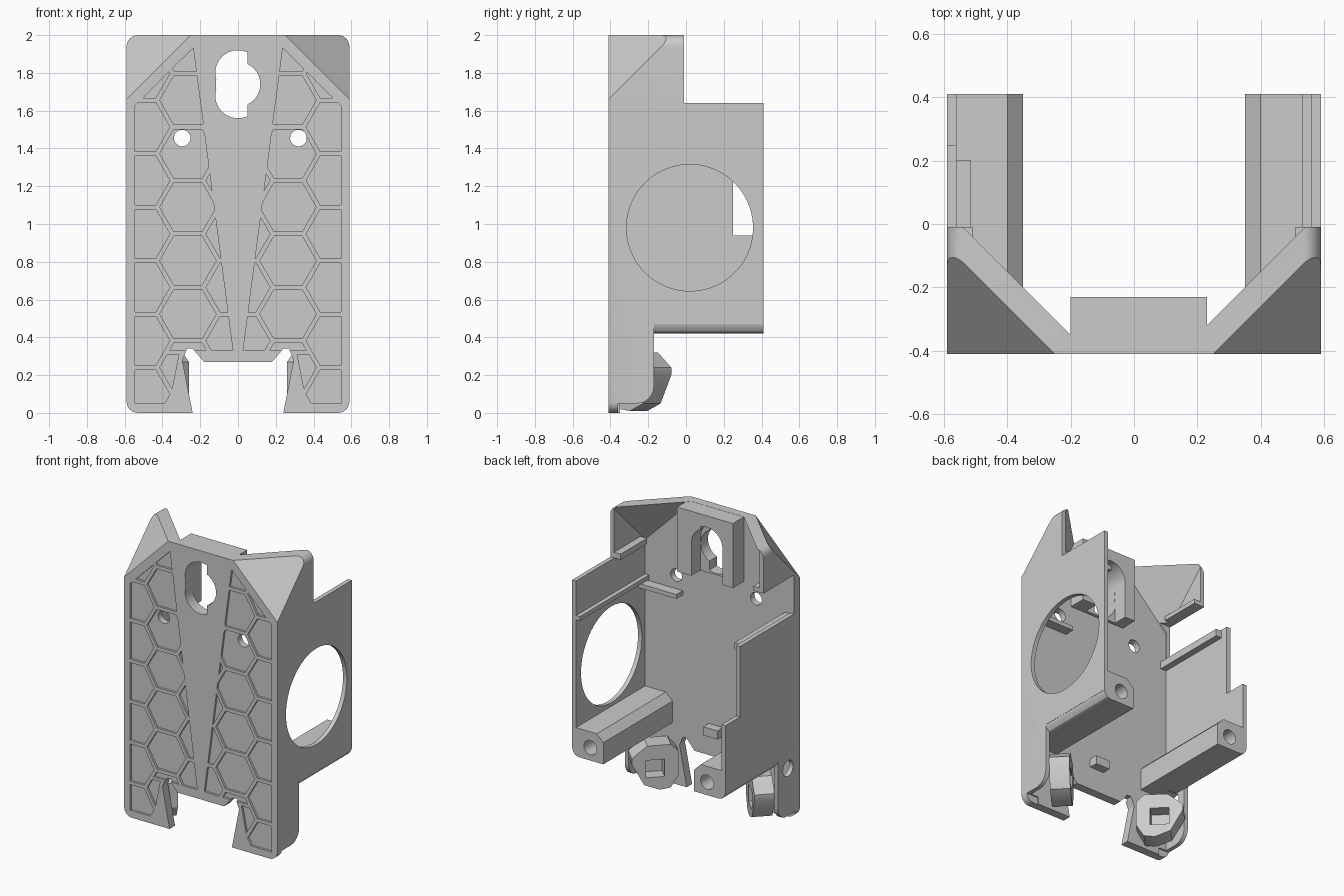
import bpy, bmesh, math
from mathutils import Matrix, Vector

cube = bpy.data.objects.get("Cube")
if cube:
    bpy.data.objects.remove(cube)

grey = bpy.data.materials.new("plain grey")
grey.use_nodes = True
COLOR = (0.6, 0.6, 0.6, 1)
grey.diffuse_color = COLOR
grey.node_tree.nodes["Principled BSDF"].inputs["Base Color"].default_value = COLOR


def finish(name, bm):
    bmesh.ops.recalc_face_normals(bm, faces=bm.faces[:])
    mesh = bpy.data.meshes.new(name)
    bm.to_mesh(mesh)
    bm.free()
    mesh.materials.append(grey)
    ob = bpy.data.objects.new(name, mesh)
    bpy.context.collection.objects.link(ob)
    return ob


def prism(name, pts, lo, hi, matrix=None):
    """Extrude an x-z outline along y."""
    bm = bmesh.new()
    rings = [[bm.verts.new((x, y, z)) for x, z in pts] for y in (lo, hi)]
    bm.faces.new(rings[0])
    bm.faces.new(rings[1][::-1])
    for i in range(len(pts)):
        j = (i + 1) % len(pts)
        bm.faces.new((rings[0][i], rings[1][i], rings[1][j], rings[0][j]))
    if matrix:
        bm.transform(matrix)
    return finish(name, bm)


def box(name, xs, ys, zs):
    (x0, x1), (z0, z1) = sorted(xs), zs
    return prism(name, [(x0, z0), (x1, z0), (x1, z1), (x0, z1)], *ys)


def hull(name, pts):
    bm = bmesh.new()
    for p in pts:
        bm.verts.new(p)
    bmesh.ops.convex_hull(bm, input=bm.verts[:])
    bmesh.ops.dissolve_limit(bm, angle_limit=.001, verts=bm.verts[:], edges=bm.edges[:])
    return finish(name, bm)


def circle(cx, cz, r, n=48, xmax=9):
    pts = [(cx + r * math.cos(2 * math.pi * (i + .5) / n),
            cz + r * math.sin(2 * math.pi * (i + .5) / n)) for i in range(n)]
    return clip(pts, 1, 0, xmax)


def clip(poly, a, b, c):
    """Keep the part of the polygon where a*x + b*z <= c."""
    out = []
    for p, q in zip(poly, poly[1:] + poly[:1]):
        dp, dq = a * p[0] + b * p[1] - c, a * q[0] + b * q[1] - c
        if dp <= 0:
            out.append(p)
        if dp * dq < 0:
            t = dp / (dp - dq)
            out.append((p[0] + t * (q[0] - p[0]), p[1] + t * (q[1] - p[1])))
    return out


def volume(mesh):
    bm = bmesh.new()
    bm.from_mesh(mesh)
    v = bm.calc_volume()
    bm.free()
    return v


def cut(target, tools):
    """Subtract each tool, trying another solver if one gives an invalid solid."""
    for tool in tools:
        before = volume(target.data)
        for solver in ('EXACT', 'MANIFOLD', 'FLOAT'):
            backup = target.data.copy()
            mod = target.modifiers.new("cut", 'BOOLEAN')
            mod.operation, mod.solver, mod.object = 'DIFFERENCE', solver, tool
            bpy.context.view_layer.objects.active = target
            bpy.ops.object.modifier_apply(modifier=mod.name)
            if .04 * before < volume(target.data) < 1.001 * before:
                bpy.data.meshes.remove(backup)
                break
            target.data = backup
        bpy.data.objects.remove(tool)


def rounded_outline(w, h, r, n=6):
    pts = []
    for k, (cx, cz) in enumerate([(w - r, h - r), (r - w, h - r), (r - w, r), (w - r, r)]):
        for i in range(n + 1):
            a = math.pi / 2 * (k + i / n)
            pts.append((cx + r * math.cos(a), cz + r * math.sin(a)))
    return pts


# Main housing: a shell, open at the back and below
body = prism("housing", rounded_outline(.59, 2, .06), -.41, .41)

# Cavity whose upper front corners follow the slanted outer corners
W, Y, T, D = .56, -.35, 2.2, 2.55
cavity = []
for s in (-1, 1):
    cavity += [(s * W, y, -.5) for y in (Y, 1)] + [(s * W, 1, T), (s * W, Y, D + Y - W),
               (s * W, W + T - D, T), (s * (D + Y - T), Y, T)]
cut(body, [hull("cavity", cavity)])

# Slanted outer corners
for s in (-1, 1):
    apex = Vector((s * .95, -.75, 2.36))
    reach = .95 + .75 + 2.36 - 2.66
    cut(body, [hull("corner", [apex, apex - Vector((s * reach, 0, 0)),
                               apex + Vector((0, reach, 0)), apex - Vector((0, 0, reach))])])
cut(body, [
    box("upper_trim", (-1, 1), (-.01, 1), (1.64, 3)),
    box("lower_trim", (-1, 1), (-.17, 1), (-1, .47)),
    box("notch", (-1, -.4), (.25, 1), (.94, 3)),
    box("side_gap", (-1, -.4), (-.345, 1), (1.43, 1.70)),
])

# Stepped opening between the two legs
half = [(.18, .27), (.24, .34), (.27, .34), (.295, .28), (.24, 0), (.24, -.1)]
cut(body, [prism("leg_opening", half + [(-x, z) for x, z in half[::-1]], -.6, -.2)])

# Round side window, small side hole and rounded feet of the side walls
turn = Matrix.Rotation(math.pi / 2, 4, 'Z')
cut(body, [prism("window", circle(.02, .98, .335, 64), -.8, -.4, turn),
           prism("side_hole", circle(-.28, .38, .055, 24), .5, .7, turn)])
foot = [(.1, -.1), (.1, .14)]
foot += [(-.26 + .09 * math.cos(a), .14 - .09 * math.sin(a))
         for a in (math.pi * k / 12 for k in range(7))]
foot += [(-.36, .05), (-.36, -.1)]
cut(body, [prism("foot_round", foot, lo, lo + .12, turn) for lo in (-.62, .5)])

# Beams along the lower edges of the side walls, with screw holes in the ends
for s, side in ((1, "left"), (-1, "right")):
    section = [(.59, .475), (.583, .45), (.565, .428), (.54, .42), (.35, .42),
               (.35, .57), (.40, .62), (.59, .62)]
    beam = prism(side + "_beam", [(s * x, z) for x, z in section], -.36, .41)
    cut(beam, [prism("screw", circle(s * .45, .51, .05, 24), .1, .6)])
    if s < 0:
        cut(beam, [prism("end_hole", circle(-.28, .38, .055, 24), .5, .7, turn)])

# Rails inside the walls, ledges, shelf and peg
box("left_rail", (.53, .57), (-.36, .41), (1.37, 1.40))
box("left_ledge", (.51, .58), (-.3, -.01), (1.64, 1.68))
box("right_rail", (-.57, -.515), (-.36, .20), (1.37, 1.42))
box("right_ledge", (-.58, -.51), (-.3, -.01), (1.70, 1.73))
box("shelf", (.27, .57), (-.36, -.28), (1.33, 1.36))
box("peg", (-.04, .07), (-.36, -.29), (.43, .49))

# Hanger boss with a pocket that is open below, and its keyhole
boss = box("hanger_boss", (-.2, .23), (-.36, -.23), (1.55, 1.999))
cut(boss, [box("slot", (-.12, .12), (-.33, 0), (1.4, 1.78)),
           prism("slot_top", circle(0, 1.78, .12), -.33, 0)])
for ob in (body, boss):
    cut(ob, [prism("key_top", circle(0, 1.80, .12, 48, .05), -.6, 0),
             prism("key_low", circle(0, 1.68, .12, 48, .05), -.6, 0),
             prism("key_mid", circle(0, 1.74, .118), -.6, 0)])
cut(body, [prism("screw_hole", circle(x, 1.455, .044, 24), -.6, -.2) for x in (-.295, .32)])


# Shallow honeycomb pockets, trimmed to a tapering panel on each side
def area(p):
    return abs(sum(a[0] * b[1] - b[0] * a[1] for a, b in zip(p, p[1:] + p[:1]))) / 2


PITCH = .283
R = PITCH / math.sqrt(3)
for col in range(3):
    for row in range(7):
        cx = .02 + col * 1.5 * R
        cz = .24 + row * PITCH - (PITCH / 2 if col != 1 else 0)
        cell = [(cx + (R - .014) * math.cos(k * math.pi / 3),
                 cz + (R - .014) * math.sin(k * math.pi / 3)) for k in range(6)]
        for a, b, c in ((1, 0, .545), (1, 1, 2.17), (0, -1, -.05), (-1, .131, .016)):
            cell = clip(cell, a, b, c)
        pieces = [cell]
        if col < 2 and cz < .4:
            pieces = [clip(cell, 0, -1, -.33), clip(clip(cell, 0, 1, .31), -1, -.2, -.375)]
        for p in pieces:
            if len(p) > 2 and area(p) > .0003:
                cut(body, [prism("pocket", [(s * x, z) for x, z in p], -.5, -.395)
                           for s in (-1, 1)])

# Angled pads with a rectangular window behind each leg
for s, side in ((1, "left"), (-1, "right")):
    outline = [(0, .1), (0, .27), (.05, .32), (.2, .32), (.3, .24), (.3, .2),
               (.22, .05), (.12, .01), (.05, .02)]
    place = (Matrix.Diagonal((s, 1, 1, 1)) @ Matrix.Translation((.26, -.29, 0))
             @ Matrix.Rotation(math.pi / 4, 4, 'Z'))
    pad = prism(side + "_pad", outline, -.13, 0, place)
    window = [(.09, .1), (.21, .1), (.21, .22), (.09, .22)]
    cut(pad, [prism("pad_window", window, -.09, .1, place)])

# Smooth the round parts while keeping edges sharp
for ob in bpy.context.collection.objects:
    if ob.type == 'MESH' and ob.data.materials and ob.data.materials[0] == grey:
        bpy.ops.object.select_all(action='DESELECT')
        ob.select_set(True)
        bpy.context.view_layer.objects.active = ob
        bpy.ops.object.shade_smooth_by_angle(angle=math.radians(30))
